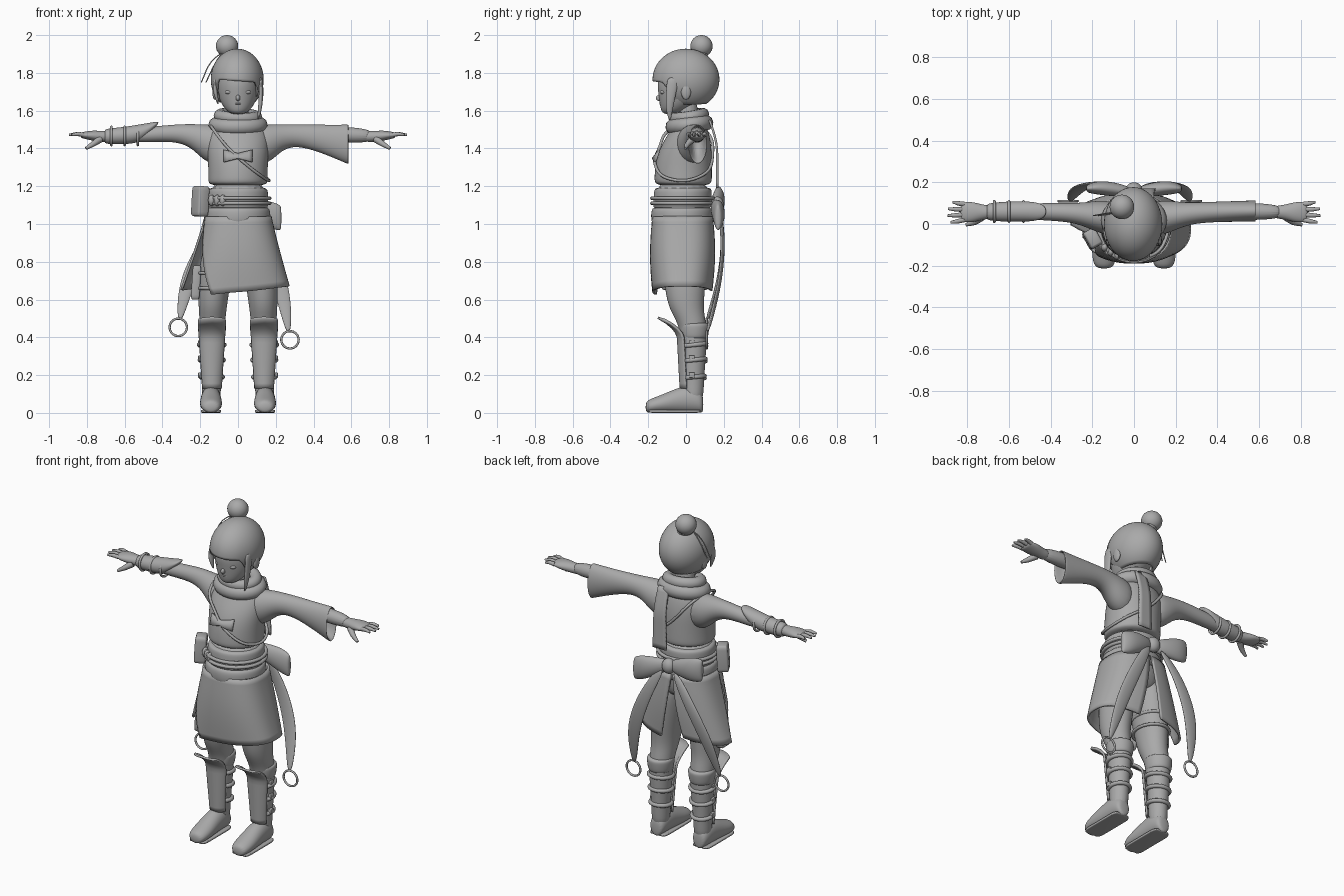
import bpy, bmesh
from math import sin, cos, pi, radians
from mathutils import Vector

cube = bpy.data.objects.get("Cube")
if cube:
    bpy.data.objects.remove(cube)

grey = bpy.data.materials.new("plain grey")
grey.use_nodes = True
grey.diffuse_color = (.4, .4, .4, 1)
grey.node_tree.nodes["Principled BSDF"].inputs["Base Color"].default_value = grey.diffuse_color


def finish(obj, name):
    obj.name = obj.data.name = name
    obj.data.materials.clear()
    obj.data.materials.append(grey)
    for face in obj.data.polygons:
        face.use_smooth = True
    return obj


def from_bmesh(bm, name):
    bmesh.ops.recalc_face_normals(bm, faces=bm.faces)
    mesh = bpy.data.meshes.new(name)
    bm.to_mesh(mesh)
    bm.free()
    obj = bpy.data.objects.new(name, mesh)
    bpy.context.collection.objects.link(obj)
    return finish(obj, name)


def loft(name, axis, rings, sides=16, levels=2):
    """Skin elliptical rings (along, centre_a, centre_b, radius_a, radius_b)."""
    place = {"x": lambda t, a, b: (t, a, b),
             "y": lambda t, a, b: (a, t, b),
             "z": lambda t, a, b: (a, b, t)}[axis]
    bm = bmesh.new()
    loops = []
    for t, a, b, ra, rb in rings:
        angles = [2 * pi * i / sides for i in range(sides)]
        loops.append([bm.verts.new(place(t, a + ra * cos(q), b + rb * sin(q))) for q in angles])
    for low, high in zip(loops, loops[1:]):
        for i in range(sides):
            j = (i + 1) % sides
            bm.faces.new((low[i], low[j], high[j], high[i]))
    bm.faces.new(loops[0])
    bm.faces.new(loops[-1])
    obj = from_bmesh(bm, name)
    obj.modifiers.new("rounding", "SUBSURF").levels = levels
    obj.modifiers["rounding"].render_levels = levels
    return obj


def sheet(name, point, across, down, thickness):
    """Thin shell from a function of two values in 0..1."""
    bm = bmesh.new()
    grid = [[bm.verts.new(point(i / across, j / down)) for i in range(across + 1)]
            for j in range(down + 1)]
    for upper, lower in zip(grid, grid[1:]):
        for i in range(across):
            bm.faces.new((upper[i], upper[i + 1], lower[i + 1], lower[i]))
    bmesh.ops.remove_doubles(bm, verts=bm.verts, dist=.0001)
    obj = from_bmesh(bm, name)
    solid = obj.modifiers.new("thickness", "SOLIDIFY")
    solid.thickness = thickness
    solid.offset = 0
    return obj


def tube(name, points, radii, cyclic=False):
    curve = bpy.data.curves.new(name, "CURVE")
    curve.dimensions = "3D"
    curve.bevel_depth = 1
    curve.bevel_resolution = 3
    curve.use_fill_caps = True
    spline = curve.splines.new("BEZIER")
    spline.bezier_points.add(len(points) - 1)
    spline.use_cyclic_u = cyclic
    for knot, co, r in zip(spline.bezier_points, points, radii):
        knot.co, knot.radius = co, r
        knot.handle_left_type = knot.handle_right_type = "AUTO"
    temp = bpy.data.objects.new(name, curve)
    bpy.context.collection.objects.link(temp)
    mesh = bpy.data.meshes.new_from_object(temp.evaluated_get(bpy.context.evaluated_depsgraph_get()))
    bpy.data.objects.remove(temp)
    obj = bpy.data.objects.new(name, mesh)
    bpy.context.collection.objects.link(obj)
    return finish(obj, name)


def ball(name, centre, size):
    bpy.ops.mesh.primitive_uv_sphere_add(segments=24, ring_count=16, location=centre)
    bpy.context.object.scale = size
    return finish(bpy.context.object, name)


def hoop(name, centre, major, minor, scale=(1, 1, 1), turn=(0, 0, 0)):
    bpy.ops.mesh.primitive_torus_add(major_radius=major, minor_radius=minor, major_segments=32,
                                     minor_segments=10, location=centre, rotation=turn)
    bpy.context.object.scale = scale
    return finish(bpy.context.object, name)


def box(name, centre, size, turn=(0, 0, 0)):
    bpy.ops.mesh.primitive_cube_add(size=1, location=centre, rotation=turn)
    obj = finish(bpy.context.object, name)
    obj.scale = size
    bevel = obj.modifiers.new("soft edges", "BEVEL")
    bevel.width, bevel.segments = .15, 3
    return obj


# Head and face
loft("head", "z", [(1.58, 0, -.08, .03, .035), (1.6, 0, -.065, .065, .07), (1.65, 0, -.035, .098, .108),
                   (1.7, 0, -.02, .112, .13), (1.76, 0, -.01, .118, .148), (1.84, 0, 0, .1, .12),
                   (1.89, 0, 0, .05, .06)])
loft("neck", "z", [(1.48, 0, .02, .06, .06), (1.56, 0, .01, .055, .055), (1.68, 0, 0, .06, .06)])
ball("nose", (0, -.142, 1.667), (.012, .018, .016))
ball("upper_lip", (0, -.128, 1.637), (.024, .013, .006))
ball("lower_lip", (0, -.124, 1.627), (.02, .013, .007))
for s in (1, -1):
    ball("eye", (s * .047, -.119, 1.698), (.022, .018, .012))
    ball("ear", (s * .122, 0, 1.7), (.014, .026, .042))

# Hair shell: short over the brow, low at the nape
def hair_point(u, v):
    turn = 2 * pi * u
    front = -sin(turn)
    back = min(1, max(0, (.75 - front) / .5))
    low = 1.62 + .06 * cos(turn) + back * back * (3 - 2 * back) * .85
    q = low * v
    return (.134 * sin(q) * cos(turn) - .004, .171 * sin(q) * sin(turn), 1.765 + .157 * cos(q))

sheet("hair", hair_point, 48, 20, .012)
ball("hair_bun", (-.058, .082, 1.942), (.059, .059, .058))
hoop("bun_tie", (-.045, .07, 1.895), .034, .012)
for s, low in ((1, 1.55), (-1, 1.63)):
    top = 1.78
    loft("side_lock", "z", [(low, s * .105, -.085, .004, .006), (low + .06, s * .118, -.09, .012, .02),
                            (1.72, s * .124, -.075, .012, .03), (top, s * .118, -.07, .01, .03)])
for shift in (0, .025):
    tube("loose_strand", [(-.08, .06, 1.91), (-.14 + shift, .05, 1.86), (-.195 + shift, .04, 1.75)], [.003] * 3)

# Torso, collar and scarf
loft("jacket", "z", [(1.2, 0, -.015, .15, .14), (1.225, 0, -.015, .161, .155), (1.25, 0, -.015, .16, .156),
                     (1.33, 0, -.012, .162, .152), (1.41, 0, 0, .17, .138), (1.48, 0, .015, .165, .11),
                     (1.53, 0, .02, .12, .085), (1.58, 0, .015, .07, .06)])
loft("hips", "z", [(.86, 0, -.01, .14, .12), (.98, 0, -.02, .165, .145), (1.1, 0, -.02, .16, .15),
                   (1.24, 0, -.015, .15, .145)])
hoop("lower_scarf_fold", (0, .018, 1.525), .11, .04, (1.05, .85, 1), (.12, 0, 0))
hoop("upper_scarf_fold", (0, .015, 1.57), .09, .033, (1.05, .88, 1), (.15, .05, 0))
sheet("scarf_tail", lambda u, v: (.06 + (u - .5) * (.07 + .02 * v), .125 + .04 * sin(pi * min(v, .5)),
                                  1.55 - .36 * v), 4, 12, .012)
tube("chest_strap", [(-.13, -.08, 1.5), (-.05, -.143, 1.4), (.05, -.162, 1.31), (.145, -.09, 1.24),
                     (.145, .07, 1.25), (0, .14, 1.36), (-.12, .09, 1.5)], [.008] * 7, True)
sheet("chest_tag", lambda u, v: ((u - .5) * .15, -.166 + .07 * (v - .5) * -.3 + .06 * (u - .5) ** 2,
                                 1.36 + (.5 - v) * (.025 + .08 * abs(u - .5))), 8, 2, .009)

# Waist sash and cords
loft("upper_sash", "z", [(1.08, 0, -.02, .14, .14), (1.085, 0, -.02, .166, .16), (1.13, 0, -.018, .162, .156),
                         (1.185, 0, -.016, .164, .158), (1.195, 0, -.016, .14, .14)])
loft("lower_sash", "z", [(.995, 0, -.022, .15, .14), (1.0, 0, -.022, .176, .164), (1.05, 0, -.022, .176, .168),
                         (1.085, 0, -.022, .172, .162), (1.09, 0, -.02, .14, .14)])
for z in (1.11, 1.137):
    hoop("waist_cord", (0, -.018, z), .162, .01, (1.03, 1, 1))
for x in (-.14, -.11, -.08):
    ball("cord_knot", (x, -.17 + x * x * 3, 1.125), (.018, .022, .03))
box("waist_pouch", (-.2, -.07, 1.12), (.065, .09, .16), (0, .06, .5))

# Skirt panels wrapped around the hips, open over the right thigh
def skirt(name, start, end, reach, bottom):
    def point(u, v):
        first = start[0] + (start[1] - start[0]) * v
        last = end[0] + (end[1] - end[0]) * v
        q = radians(first + (last - first) * u)
        c, d = cos(q), sin(q)
        wide = .172 + (reach - .172) * v ** 1.1
        deep = .155 + .012 * sin(pi * v)
        return (wide * c * abs(c) ** -.15 if abs(c) > .01 else 0, -.018 + deep * d * (abs(d) + .01) ** -.25,
                1.04 + (bottom - 1.04) * v + .03 * v * c)
    sheet(name, point, 40, 12, .012)

skirt("front_skirt", (188, 242), (450, 438), .268, .64)
skirt("back_skirt", (92, 102), (190, 178), .3, .68)

# Back bow, hanging tails and rings
ball("bow_knot", (0, .165, 1.1), (.04, .035, .045))
for s, rise in ((1, -.3), (-1, .15)):
    loft("bow_lobe", "x", [(s * t, y, 1.1 + rise * t, a, b) for t, y, a, b in
                           ((0, .15, .02, .03), (.08, .165, .035, .055), (.17, .175, .035, .075),
                            (.22, .17, .022, .07), (.23, .17, .01, .06))])
    lift, spread = (0, 1) if s > 0 else (.1, 1.15)
    loft("sash_tail", "z", [(z + lift * (1.08 - z), s * x * spread, y, w, .011) for z, x, y, w in
                            ((1.08, .04, .175, .025), (.92, .13, .2, .042), (.72, .215, .185, .046),
                             (.56, .25, .15, .035), (.42, .268, .11, .012))])
    hoop("tail_ring", (s * .275 * spread, .11, .387 + lift * .66), .046, .006, turn=(pi / 2, 0, 0))

# Arms: long sleeve on the left, bracer on the right
shoulder = [(.06, .02, 1.41, .09, .11), (.17, .035, 1.425, .08, .105), (.23, .045, 1.46, .06, .07)]
loft("left_sleeve", "x", shoulder + [(.31, .055, 1.473, .05, .056), (.45, .06, 1.45, .05, .077),
     (.57, .062, 1.424, .052, .104), (.585, .062, 1.422, .052, .107), (.585, .062, 1.422, .044, .098),
     (.5, .06, 1.445, .03, .06)])
loft("right_sleeve", "x", [(-t, *r) for t, *r in shoulder] + [(-.31, .055, 1.483, .045, .047),
     (-.45, .06, 1.475, .042, .042), (-.6, .06, 1.465, .035, .035)])
loft("left_forearm", "x", [(.42, .06, 1.475, .04, .04), (.6, .06, 1.472, .043, .044), (.72, .058, 1.465, .03, .032)])
loft("bracer", "x", [(-.42, .06, 1.538, .022, .006), (-.46, .06, 1.51, .045, .028), (-.52, .06, 1.478, .05, .05),
                     (-.6, .06, 1.468, .05, .047), (-.69, .058, 1.464, .044, .042), (-.71, .058, 1.464, .036, .036)])
for t in (.53, .6, .67):
    hoop("bracer_strap", (-t, .06, 1.466), .048, .007, turn=(0, pi / 2, 0))
for s in (1, -1):
    loft("hand", "x", [(s * t, .057, z, a, b) for t, z, a, b in
                       ((.66, 1.463, .03, .03), (.72, 1.463, .034, .03), (.77, 1.468, .05, .028),
                        (.81, 1.47, .05, .02), (.835, 1.47, .042, .014))])
    for k, length in enumerate((.055, .07, .068, .045)):
        y = .02 + .025 * k
        tube("finger", [(s * .815, y, 1.471), (s * (.82 + length / 2), y * 1.15 - .01, 1.476),
                        (s * (.825 + length), y * 1.3 - .018, 1.472)], [.012, .011, .006])
    tube("thumb", [(s * .73, .035, 1.45), (s * .765, .01, 1.425), (s * .805, -.004, 1.4)], [.02, .015, .008])

# Legs, boots and shin guards
def guard_point(side):
    def point(u, v):
        q = (u - .5) * 2.4
        flare = max(0, v - .7) / .3
        return (side * .138 + (.047 + .025 * v) * sin(q) / .93, -.028 - .02 * v - .1 * flare ** 2
                + .05 * (1 - cos(q)), .13 + .375 * v - .02 * abs(u - .5) * flare)
    return point

for s in (1, -1):
    loft("leg", "z", [(t, s * x, y, a, b) for t, x, y, a, b in
                      ((.05, .142, .04, .05, .05), (.13, .14, .038, .05, .057), (.25, .14, .04, .058, .062),
                       (.38, .138, .042, .066, .07), (.47, .136, .035, .068, .075), (.55, .134, 0, .075, .092),
                       (.65, .13, -.005, .085, .108), (.8, .11, -.01, .095, .12), (.98, .08, -.01, .08, .12))])
    loft("boot", "y", [(t, s * .143, z, a, z) for t, z, a in
                       ((.092, .045, .03), (.075, .06, .048), (.02, .075, .054), (-.05, .066, .056),
                        (-.12, .05, .061), (-.185, .038, .056), (-.215, .03, .035))])
    box("sole", (s * .143, -.06, .008), (.108, .27, .016))
    loft("boot_cuff", "z", [(z, s * .138, .044, a, a + .004) for z, a in
                            ((.39, .06), (.4, .071), (.45, .077), (.47, .077), (.478, .06))])
    sheet("shin_guard", guard_point(s), 12, 14, .012)
    for z in (.19, .28, .36):
        hoop("boot_strap", (s * .139, .04, z), .049 + z * .05, .012, turn=(s * .1, 0, 0))
        box("strap_buckle", (s * .2, .03, z + .01), (.022, .03, .028))

# Right thigh holster
for z in (.66, .74):
    hoop("thigh_strap", (-.125, -.005, z), .092, .009, (1, 1.2, 1))
box("thigh_pouch", (-.222, -.03, .69), (.045, .08, .18), (0, .06, 0))
